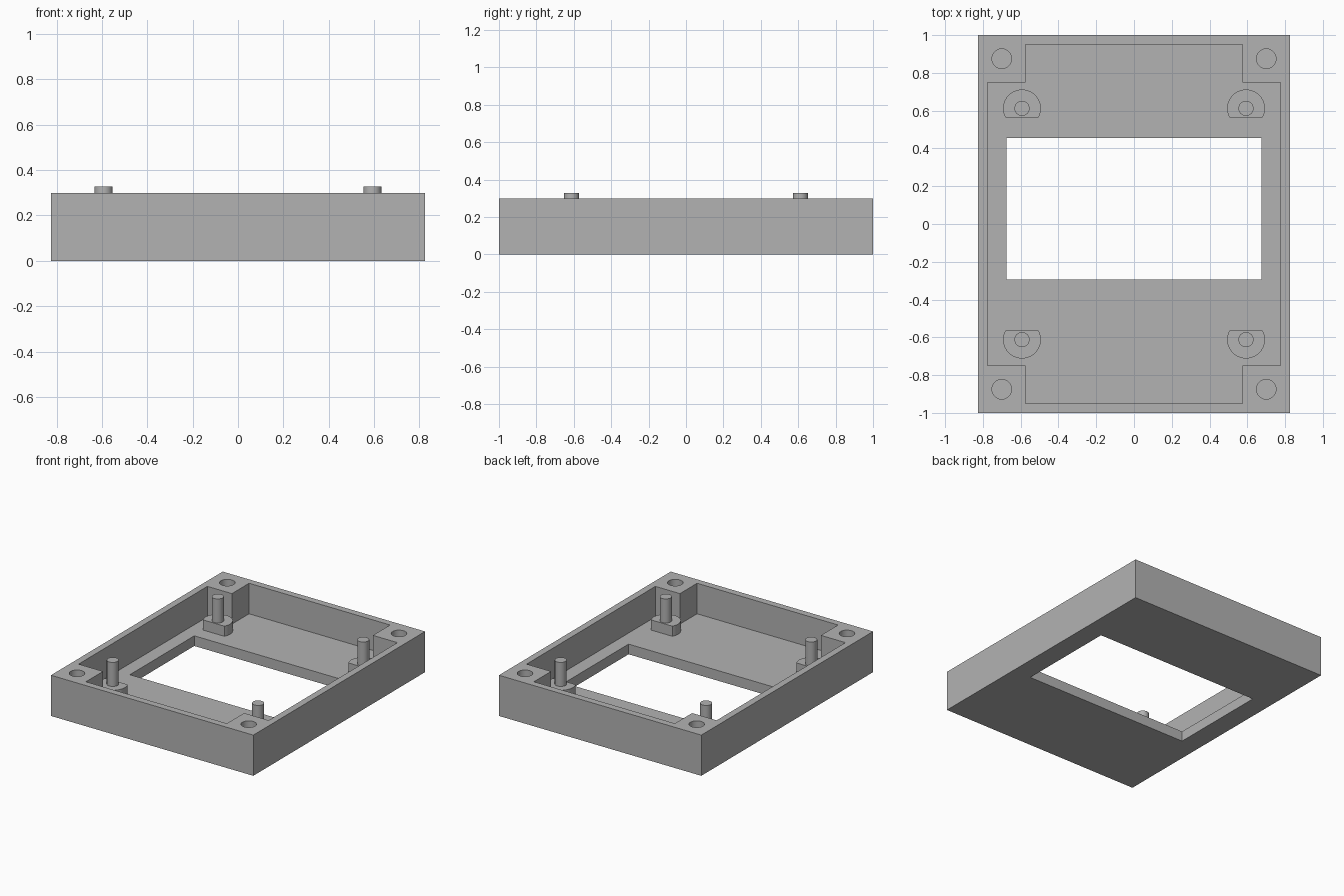
import bpy, bmesh, math

if "Cube" in bpy.data.objects:
    bpy.data.objects.remove(bpy.data.objects["Cube"])

grey = bpy.data.materials.new("plain grey")
grey.diffuse_color = (0.45, 0.45, 0.45, 1)
grey.use_nodes = True
grey.node_tree.nodes["Principled BSDF"].inputs["Base Color"].default_value = grey.diffuse_color


def prism(name, pts, z0, z1):
    """Extrude a counter-clockwise outline from z0 to z1."""
    bm = bmesh.new()
    face = bm.faces.new([bm.verts.new((x, y, z0)) for x, y in pts])
    ext = bmesh.ops.extrude_face_region(bm, geom=[face])
    for v in ext["geom"]:
        if isinstance(v, bmesh.types.BMVert):
            v.co.z = z1
    bmesh.ops.recalc_face_normals(bm, faces=bm.faces)
    mesh = bpy.data.meshes.new(name)
    bm.to_mesh(mesh)
    bm.free()
    mesh.materials.append(grey)
    ob = bpy.data.objects.new(name, mesh)
    bpy.context.collection.objects.link(ob)
    return ob


def rect(x0, x1, y0, y1):
    return [(x0, y0), (x1, y0), (x1, y1), (x0, y1)]


def arc(cx, cy, r, a0=0.0, a1=2 * math.pi, n=48, closed=True):
    steps = n if closed else n - 1
    return [(cx + r * math.cos(a0 + (a1 - a0) * i / steps),
             cy + r * math.sin(a0 + (a1 - a0) * i / steps)) for i in range(n)]


def smooth(ob):
    bpy.ops.object.select_all(action='DESELECT')
    ob.select_set(True)
    bpy.context.view_layer.objects.active = ob
    bpy.ops.object.shade_smooth_by_angle(angle=math.radians(30))


def cut(ob, cutter):
    mod = ob.modifiers.new("cut", 'BOOLEAN')
    mod.operation, mod.solver, mod.object = 'DIFFERENCE', 'EXACT', cutter
    bpy.context.view_layer.objects.active = ob
    bpy.ops.object.modifier_apply(modifier=mod.name)
    bpy.data.objects.remove(cutter)


FLOOR, RIM, STANDOFF, PIN = 0.075, 0.30, 0.15, 0.327
corners = [(sx, sy) for sx in (-1, 1) for sy in (-1, 1)]

# Tray: cross-shaped cavity leaves four solid corner blocks
tray = prism("tray", rect(-0.825, 0.825, -1, 1), 0, RIM)
cavity = [(-0.575, -0.95), (0.575, -0.95), (0.575, -0.75), (0.775, -0.75),
          (0.775, 0.75), (0.575, 0.75), (0.575, 0.95), (-0.575, 0.95),
          (-0.575, 0.75), (-0.775, 0.75), (-0.775, -0.75), (-0.575, -0.75)]
cut(tray, prism("cavity_cutter", cavity, FLOOR, 0.5))

# Window through the floor, set slightly towards the back
cut(tray, prism("window_cutter", rect(-0.675, 0.675, -0.295, 0.455), -0.1, 0.2))

# Blind screw holes in the corner blocks
for sx, sy in corners:
    cut(tray, prism("hole_cutter", arc(sx * 0.70, sy * 0.875, 0.052), FLOOR, 0.5))
smooth(tray)

# Standoffs, flattened on the side facing the window, each with a pin
for sx, sy in corners:
    cx, cy = sx * 0.593, sy * 0.612
    half = math.asin(0.049 / 0.10)
    turn = 0 if sy > 0 else math.pi
    outline = arc(cx, cy, 0.10, turn - half, turn + math.pi + half, closed=False)
    smooth(prism("standoff", outline, FLOOR - 0.01, STANDOFF))
    smooth(prism("pin", arc(cx, cy, 0.04, n=32), STANDOFF - 0.01, PIN))
